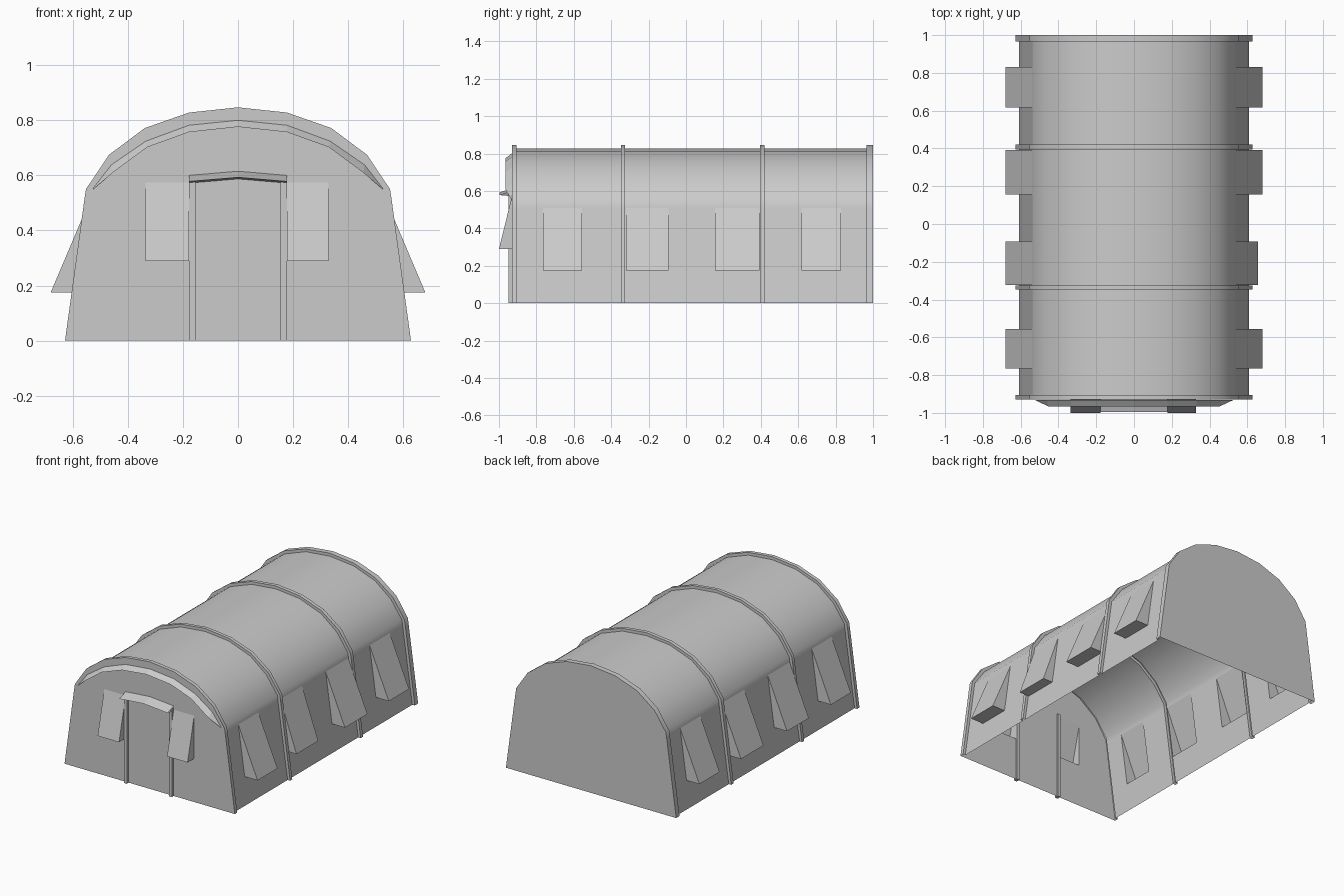
import bpy, bmesh
from mathutils import Vector

if "Cube" in bpy.data.objects:
    bpy.data.objects.remove(bpy.data.objects["Cube"])


def finish(name, bm, smooth=False):
    me = bpy.data.meshes.new(name)
    bm.to_mesh(me)
    bm.free()
    ob = bpy.data.objects.new(name, me)
    bpy.context.collection.objects.link(ob)
    if smooth:
        bpy.ops.object.select_all(action='DESELECT')
        ob.select_set(True)
        bpy.context.view_layer.objects.active = ob
        bpy.ops.object.shade_smooth_by_angle(angle=0.6)
    return ob


def arch(half):
    return half + [(-x, z) for x, z in reversed(half[:-1])]


# Cross-sections: canvas skin and the slightly larger ribs
SKIN = arch([(.61, 0), (.585, .175), (.538, .51), (.533, .545), (.452, .66),
             (.335, .752), (.175, .81), (0, .827)])
RIB = arch([(.628, 0), (.604, .175), (.558, .51), (.552, .55), (.468, .675),
            (.338, .772), (.178, .828), (0, .847)])
RIBS = [(-.93, -.905), (-.348, -.325), (.395, .42), (.965, 1)]
FLAPS = [(-.765, -.555), (-.322, -.093), (.155, .392), (.617, .83)]
FRONT = -.93

# Tunnel shell: one loft stepping out at every rib, open behind the flaps
stations = []
for i, (a, b) in enumerate(RIBS):
    if i:
        stations.append((a, SKIN))
    stations += [(a, RIB), (b, RIB)]
    if i < 3:
        stations.append((b, SKIN))
        for y in sorted(y for f in FLAPS for y in f if b < y < RIBS[i + 1][0]):
            stations.append((y, SKIN))
bm = bmesh.new()
rows = [[bm.verts.new((x, y, z)) for x, z in prof] for y, prof in stations]
n = len(SKIN)
for k in range(len(rows) - 1):
    span = (stations[k][0], stations[k + 1][0])
    for j in range(n - 1):
        if span in FLAPS and j in (1, n - 3):
            continue
        bm.faces.new((rows[k][j], rows[k + 1][j], rows[k + 1][j + 1], rows[k][j + 1]))
bm.faces.new(rows[-1][::-1])
finish("tunnel_shell", bm, True)

# Front wall with two window openings
bm = bmesh.new()
windows = [(-.335, -.177), (.177, .328)]
loops = [RIB] + [[(a, .29), (b, .29), (b, .575), (a, .575)] for a, b in windows]
edges = []
for loop in loops:
    vs = [bm.verts.new((x, FRONT, z)) for x, z in loop]
    edges += [bm.edges.new((vs[i], vs[(i + 1) % len(vs)])) for i in range(len(vs))]
bmesh.ops.triangle_fill(bm, edges=edges, use_beauty=True, normal=(0, -1, 0))
for f in bm.faces:
    f.normal_update()
    if f.normal.y > 0:
        f.normal_flip()
finish("front_wall", bm)


# Wedge-shaped window flap: hinge line, outer tip and base against the wall
def flap(name, hinge, tip, base, along):
    bm = bmesh.new()
    d = Vector(along)
    a = [bm.verts.new(p) for p in (hinge, tip, base)]
    b = [bm.verts.new(Vector(p) + d) for p in (hinge, tip, base)]
    bm.faces.new(a)
    bm.faces.new(b[::-1])
    for i in range(2):
        bm.faces.new((a[i], b[i], b[i + 1], a[i + 1]))
    back = bm.faces.new((a[2], b[2], b[0], a[0]))
    bmesh.ops.recalc_face_normals(bm, faces=bm.faces[:])
    bmesh.ops.delete(bm, geom=[back], context='FACES_ONLY')
    finish(name, bm)


for i, (a, b) in enumerate(FLAPS):
    for s, side in ((1, "right"), (-1, "left")):
        tip = .657 if (i == 1 and s == 1) else .68
        flap(f"{side}_flap_{i + 1}", (s * .538, a, .51), (s * tip, a, .175),
             (s * .585, a, .175), (0, b - a, 0))
for i, (a, b) in enumerate(windows):
    flap(f"front_flap_{i + 1}", (a, FRONT, .575), (a, -1, .29), (a, FRONT, .29), (b - a, 0, 0))


# Awnings: strip between an upper wall line and a lower outer lip
def awning(name, back, lip, under=None):
    bm = bmesh.new()
    lines = [[bm.verts.new(p) for p in pts] for pts in (back, lip, under) if pts]
    for p, q in zip(lines, lines[1:]):
        for i in range(len(p) - 1):
            bm.faces.new((p[i], p[i + 1], q[i + 1], q[i]))
    finish(name, bm)


upper = arch([(.528, .55), (.46, .638), (.335, .724), (.178, .782), (0, .8)])
lower = arch([(.525, .55), (.455, .61), (.33, .702), (.178, .757), (0, .776)])
depth = [-.932] + [-.965] * 7 + [-.932]
awning("front_awning", [(x, FRONT - .001, z) for x, z in upper],
       [(x, y, z) for (x, z), y in zip(lower, depth)])
roof = arch([(.178, .6), (0, .615)])
awning("door_awning", [(x, FRONT, z) for x, z in roof],
       [(x, -.996, z - .022) for x, z in roof],
       [(x, FRONT, z - .028) for x, z in roof])

# Door posts
for s, side in ((1, "right"), (-1, "left")):
    bm = bmesh.new()
    bmesh.ops.create_cube(bm, size=1)
    for v in bm.verts:
        v.co = (s * .166 + v.co.x * .022, -.936 + v.co.y * .028, (v.co.z + .5) * .59)
    finish(f"{side}_door_post", bm)
